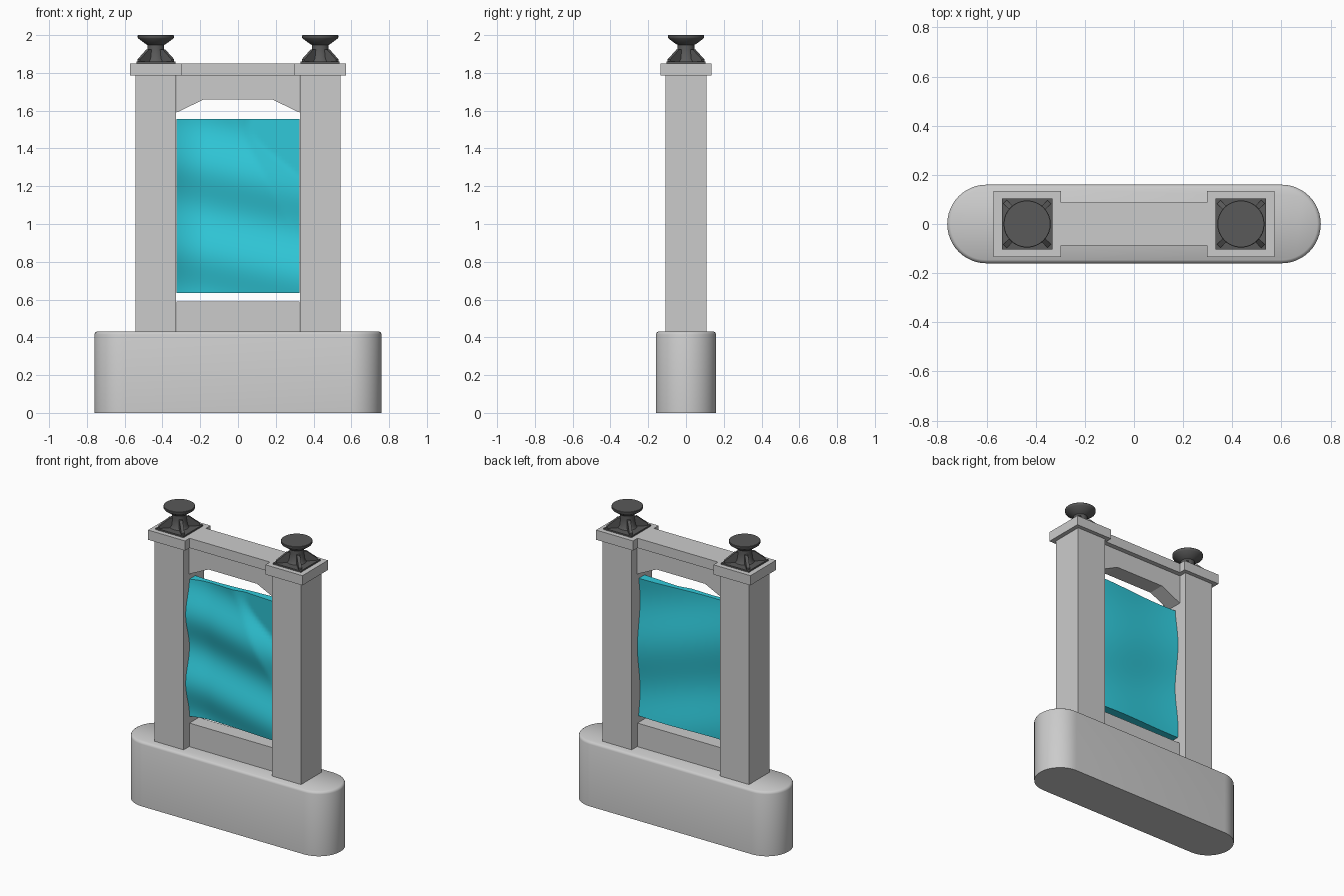
import bpy, bmesh, math

if "Cube" in bpy.data.objects:
    bpy.data.objects.remove(bpy.data.objects["Cube"])


def material(name, rgb):
    m = bpy.data.materials.new(name)
    m.diffuse_color = (*rgb, 1)
    m.use_nodes = True
    m.node_tree.nodes["Principled BSDF"].inputs["Base Color"].default_value = m.diffuse_color
    return m


CYAN = material("cyan_energy", (0.03, 0.6, 0.72))
DARK = material("dark_metal", (0.1, 0.1, 0.1))


def finish(name, bm, mat=None, smooth=None):
    bmesh.ops.recalc_face_normals(bm, faces=bm.faces)
    me = bpy.data.meshes.new(name)
    bm.to_mesh(me)
    bm.free()
    ob = bpy.data.objects.new(name, me)
    bpy.context.collection.objects.link(ob)
    if mat:
        me.materials.append(mat)
    if smooth:
        bpy.ops.object.select_all(action='DESELECT')
        bpy.context.view_layer.objects.active = ob
        ob.select_set(True)
        bpy.ops.object.shade_smooth_by_angle(angle=math.radians(smooth))
    return ob


def extrude(name, pts, vec, mat=None):
    """Closed polygon pushed along a vector."""
    bm = bmesh.new()
    f = bm.faces.new([bm.verts.new(p) for p in pts])
    new = bmesh.ops.extrude_face_region(bm, geom=[f])["geom"]
    bmesh.ops.translate(bm, vec=vec, verts=[v for v in new if isinstance(v, bmesh.types.BMVert)])
    return finish(name, bm, mat)


def box(name, x0, x1, hy, z0, z1, mat=None):
    pts = [(x0, -hy, z0), (x1, -hy, z0), (x1, -hy, z1), (x0, -hy, z1)]
    return extrude(name, pts, (0, 2 * hy, 0), mat)


# Stadium-shaped base with a rounded top rim, built as stacked loops
R, C, N = 0.16, 0.60, 24
bm = bmesh.new()
rings = []
for inset, z in [(0, 0), (0, 0.415), (0.004, 0.425), (0.014, 0.432)]:
    ring = []
    for side in (0, 1):
        for i in range(N + 1):
            a = -math.pi / 2 + math.pi * (i / N + side)
            cx = C if side == 0 else -C
            ring.append(bm.verts.new((cx + (R - inset) * math.cos(a), (R - inset) * math.sin(a), z)))
    rings.append(ring)
for lo, hi in zip(rings, rings[1:]):
    for i in range(len(lo)):
        j = (i + 1) % len(lo)
        bm.faces.new((lo[i], lo[j], hi[j], hi[i]))
bm.faces.new(rings[0])
bm.faces.new(rings[-1])
finish("base", bm, smooth=40)

# Sill, lintel beam and chamfered arch
box("sill", -0.325, 0.325, 0.05, 0.43, 0.59)
box("lintel", -0.30, 0.30, 0.087, 1.785, 1.85)
arch = [(-0.325, 1.785), (-0.325, 1.59), (-0.18, 1.66), (0.18, 1.66), (0.325, 1.59), (0.325, 1.785)]
extrude("arch", [(x, -0.055, z) for x, z in arch], (0, 0.11, 0))


# Turned finial body: cup, neck and flared foot
def finial(name, cx):
    prof = [(0.06, 1.86), (0.05, 1.875), (0.044, 1.92), (0.044, 1.948), (0.052, 1.952),
            (0.093, 1.982), (0.096, 1.988), (0.096, 1.998), (0.094, 2.0)]
    seg = 32
    bm = bmesh.new()
    loops = [[bm.verts.new((cx + r * math.cos(2 * math.pi * i / seg),
                            r * math.sin(2 * math.pi * i / seg), z)) for i in range(seg)]
             for r, z in prof]
    for lo, hi in zip(loops, loops[1:]):
        for i in range(seg):
            j = (i + 1) % seg
            bm.faces.new((lo[i], lo[j], hi[j], hi[i]))
    bm.faces.new(loops[0])
    bm.faces.new(loops[-1])
    finish(name, bm, DARK, 30)


# Left and right pillars with caps, finials and diagonal fins
for s, side in ((-1, "left"), (1, "right")):
    cx = s * 0.435
    box(side + "_pillar", cx - 0.108, cx + 0.108, 0.108, 0.43, 1.785)
    box(side + "_cap", cx - 0.137, cx + 0.137, 0.135, 1.785, 1.85)
    box(side + "_finial_plate", cx - 0.103, cx + 0.103, 0.103, 1.85, 1.86, DARK)
    finial(side + "_finial", cx)
    for k in range(4):
        a = math.pi / 4 + k * math.pi / 2
        c, n = math.cos(a), math.sin(a)
        pts = [(cx + r * c + 0.01 * n, r * n - 0.01 * c, z)
               for r, z in [(0.03, 1.86), (0.127, 1.86), (0.127, 1.872), (0.06, 1.925), (0.03, 1.925)]]
        extrude(f"{side}_fin_{k}", pts, (-0.02 * n, 0.02 * c, 0), DARK)


# Rippling energy panel: a closed slab with wavy front and back
def front(x, z):
    ripple = 0.02 * math.cos(2 * math.pi * (z - 1.26 + 0.22 * x) / 0.46)
    edge = 0.03 * max(0, (-0.17 - x) / 0.155) ** 2
    drop = max(0, (x - 0.05) + 0.55 * (z - 1.42))
    sheet = 0.04 + ripple + edge - 0.25 * drop
    other = 0.012 + 0.06 * (x - 0.2) + 0.05 * (z - 1.45)
    return -max(sheet, other)


def back(x, z):
    return 0.03 + 0.014 * math.cos(2 * math.pi * (z - 1.2 + 0.3 * x) / 0.6) + 0.008 * math.sin(7 * x)


NX, NZ = 36, 48
bm = bmesh.new()
grids = []
for func in (front, back):
    g = []
    for j in range(NZ + 1):
        z = 0.635 + 0.92 * j / NZ
        g.append([bm.verts.new((x, func(x, z), z)) for x in
                  (-0.325 + 0.65 * i / NX for i in range(NX + 1))])
    for j in range(NZ):
        for i in range(NX):
            bm.faces.new((g[j][i], g[j][i + 1], g[j + 1][i + 1], g[j + 1][i]))
    grids.append(g)


def rim(g):
    return g[0][:-1] + [r[-1] for r in g[:-1]] + g[-1][:0:-1] + [r[0] for r in g[:0:-1]]


fr, bk = rim(grids[0]), rim(grids[1])
for i in range(len(fr)):
    j = (i + 1) % len(fr)
    bm.faces.new((fr[i], fr[j], bk[j], bk[i]))
finish("energy_panel", bm, CYAN, 35)
